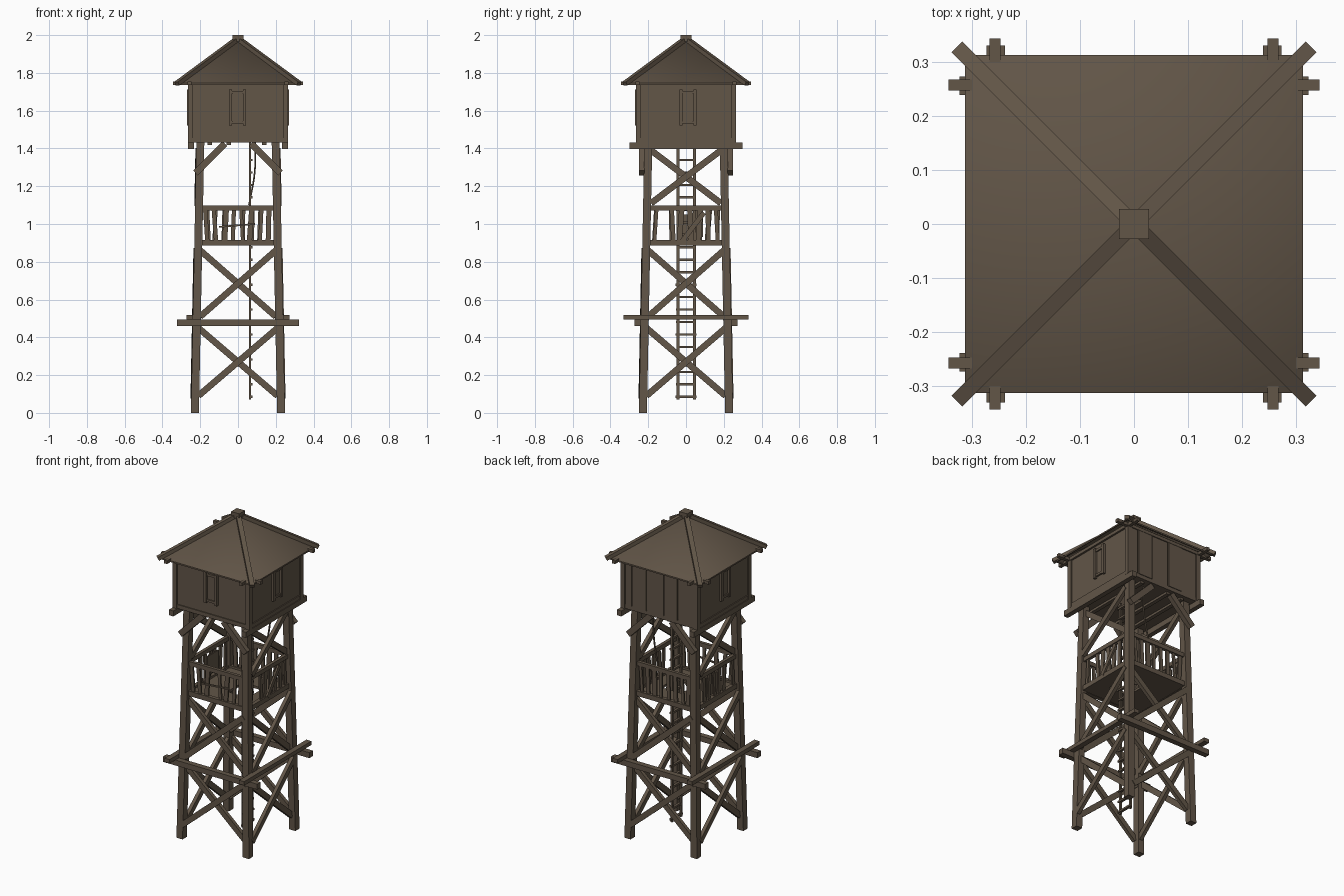
import bpy, bmesh, math, random
from mathutils import Vector, Matrix

if "Cube" in bpy.data.objects:
    bpy.data.objects.remove(bpy.data.objects["Cube"])

random.seed(4)
wood = bpy.data.materials.new("weathered_brown_wood")
wood.diffuse_color = (0.122, 0.092, 0.064, 1)
wood.use_nodes = True
wood.node_tree.nodes["Principled BSDF"].inputs["Base Color"].default_value = wood.diffuse_color


def mesh_obj(name, verts, faces, smooth=False):
    me = bpy.data.meshes.new(name)
    me.from_pydata([tuple(v) for v in verts], [], faces)
    bm = bmesh.new()
    bm.from_mesh(me)
    if len(faces) > 4:
        bmesh.ops.recalc_face_normals(bm, faces=bm.faces)
    bm.to_mesh(me)
    bm.free()
    me.materials.append(wood)
    for p in me.polygons:
        p.use_smooth = smooth
    ob = bpy.data.objects.new(name, me)
    bpy.context.collection.objects.link(ob)
    return ob


BOX = [(0, 1, 2, 3), (4, 5, 6, 7), (0, 1, 5, 4), (1, 2, 6, 5), (2, 3, 7, 6), (3, 0, 4, 7)]
SQ = [(-1, -1), (1, -1), (1, 1), (-1, 1)]


def beam(name, a, b, w, d, n):
    """Box from a to b, w wide across, d deep along normal n."""
    a, b, n = Vector(a), Vector(b), Vector(n)
    t = (b - a).normalized()
    s = t.cross(n).normalized()
    n = s.cross(t).normalized()
    vs = [p + s * (i * w / 2) + n * (j * d / 2) for p in (a, b) for i, j in SQ]
    return mesh_obj(name, vs, BOX)


def box(name, lo, hi):
    vs = [((lo[0], hi[0])[i > 0], (lo[1], hi[1])[j > 0], z) for z in (lo[2], hi[2]) for i, j in SQ]
    return mesh_obj(name, vs, BOX)


def fp(k, u, o, z):
    """Point on side k (0 front, 1 right, 2 back, 3 left): u along, o outward."""
    return Matrix.Rotation(k * math.pi / 2, 3, 'Z') @ Vector((u, -o, z))


def fbeam(name, k, a, b, w, d):
    return beam(name, fp(k, *a), fp(k, *b), w, d, fp(k, 0, 1, 0))


def leg(z):
    return 0.228 - 0.02 * z


SIDES = ["front", "right", "back", "left"]

# tapered corner legs
for sx, sy in SQ:
    vs = [(sx * leg(z) + i * 0.021, sy * leg(z) + j * 0.021, z) for z in (0, 1.44) for i, j in SQ]
    mesh_obj("leg", vs, BOX)

for k, s in enumerate(SIDES):
    # cross braces, a third pair only on left and right
    levels = [(0.09, 0.45, 0.21), (0.51, 0.86, 0.2)] + ([(1.11, 1.39, 0.185)] if k % 2 else [])
    for z0, z1, u in levels:
        for m, off in ((1, 0.014), (-1, -0.008)):
            fbeam(s + "_brace", k, (-m * u, leg(z0) + off, z0), (m * u, leg(z1) + off, z1), 0.034, 0.022)

    # projecting girders around the lower level
    z = 0.506 if k % 2 else 0.477
    e = 0.33 if k % 2 else 0.323
    fbeam(s + "_girder", k, (-e, 0.256, z), (e, 0.256, z), 0.024 if k % 2 else 0.034, 0.034)

    # balcony railing with uneven slats
    o = 0.205
    fbeam(s + "_top_rail", k, (-0.2, o, 1.085), (0.2, o, 1.085), 0.026, 0.02)
    fbeam(s + "_bottom_rail", k, (-0.2, o, 0.9), (0.2, o, 0.9), 0.03, 0.024)
    for i in range(8):
        u = -0.165 + i * 0.047 + random.uniform(-0.006, 0.006)
        t = random.uniform(-0.008, 0.008)
        if (i + 2 * k) % 9 == 3:
            continue
        fbeam(s + "_slat", k, (u - t, o, 0.9), (u + t, o, 1.085), random.uniform(0.017, 0.03), 0.01)

    # knee braces under the cabin
    if k % 2 == 0:
        for m in (-1, 1):
            fbeam(s + "_knee_brace", k, (m * 0.225, 0.235, 1.27), (m * 0.07, 0.235, 1.425), 0.036, 0.03)
    else:
        # bearers that carry the cabin
        fbeam(s + "_bearer", k, (-0.3, 0.249, 1.414), (0.3, 0.249, 1.414), 0.034, 0.03)

    # cabin walls with trim
    fbeam(s + "_wall", k, (-0.255, 0.245, 1.6), (0.255, 0.245, 1.6), 0.33, 0.02)
    fbeam(s + "_sill_trim", k, (-0.262, 0.255, 1.444), (0.262, 0.255, 1.444), 0.024, 0.012)
    fbeam(s + "_wall_plate", k, (-0.343, 0.257, 1.745), (0.343, 0.257, 1.745), 0.02, 0.02)

    if k == 2:
        # plank cladding on the windowless back
        edges = [-0.236, -0.19, -0.087, 0.03, 0.128, 0.236]
        for i, (a, b) in enumerate(zip(edges, edges[1:])):
            c = (a + b) / 2
            fbeam("back_plank", k, (c, 0.257 + 0.004 * (i % 2), 1.455), (c, 0.257 + 0.004 * (i % 2), 1.735),
                  b - a - 0.006, 0.008)
    else:
        # shuttered window
        c = 0.01 if k % 2 else -0.002
        fbeam(s + "_shutter", k, (c, 0.256, 1.54), (c, 0.256, 1.69), 0.05, 0.006)
        for m in (-1, 1):
            fbeam(s + "_window_jamb", k, (c + m * 0.037, 0.259, 1.522), (c + m * 0.037, 0.259, 1.713), 0.016, 0.022)
        for zz in (1.538, 1.698):
            fbeam(s + "_window_rail", k, (c - 0.04, 0.258, zz), (c + 0.04, 0.258, zz), 0.014, 0.016)

# loose planks on the side railings
fbeam("right_loose_plank", 1, (-0.02, 0.216, 0.91), (0.095, 0.216, 1.06), 0.026, 0.01)
fbeam("left_loose_plank", 3, (-0.09, 0.2, 0.99), (0.02, 0.2, 0.99), 0.12, 0.008)
fbeam("front_loose_stick", 0, (-0.1, 0.214, 0.985), (0.09, 0.214, 1.0), 0.009, 0.008)

# cabin corner boards
for sx, sy in SQ:
    c = 0.251
    box("corner_board", (sx * c - 0.014, sy * c - 0.014, 1.43), (sx * c + 0.014, sy * c + 0.014, 1.755))


def floor(name, h, z0, z1, hx0, hx1, hy):
    """Square deck with a hatch for the ladder."""
    box(name + "_left", (-h, -h, z0), (hx0, h, z1))
    box(name + "_right", (hx1, -h, z0), (h, h, z1))
    box(name + "_front", (hx0, -h, z0), (hx1, -hy, z1))
    box(name + "_back", (hx0, hy, z0), (hx1, h, z1))


floor("balcony_floor", 0.2, 0.887, 0.902, -0.02, 0.12, 0.075)
floor("cabin_floor", 0.25, 1.432, 1.446, 0.0, 0.12, 0.07)
for x in (-0.15, -0.05, 0.14):
    box("floor_joist", (x - 0.012, -0.24, 1.418), (x + 0.012, 0.24, 1.434))

# ladder
for y in (-0.042, 0.045):
    box("ladder_rail", (0.058, y - 0.007, 0.07), (0.07, y + 0.007, 1.44))
for i in range(21):
    z = 0.085 + i * 0.066
    w = random.uniform(0.05, 0.056)
    box("ladder_rung", (0.06, -w, z - 0.006), (0.076, w, z + 0.006))

# hanging rope
cu = bpy.data.curves.new("hanging_rope", 'CURVE')
cu.dimensions = '3D'
cu.bevel_depth = 0.005
cu.bevel_resolution = 1
cu.resolution_u = 6
sp = cu.splines.new('BEZIER')
pts = [(0.092, 0.19, 1.435), (0.088, 0.19, 1.27), (0.058, 0.195, 1.1)]
sp.bezier_points.add(len(pts) - 1)
for p, co in zip(sp.bezier_points, pts):
    p.co = co
    p.handle_left_type = p.handle_right_type = 'AUTO'
cu.materials.append(wood)
bpy.context.collection.objects.link(bpy.data.objects.new("hanging_rope", cu))

# pyramid roof, smooth outer skin and flat underside
R, EAVE, APEX = 0.313, 1.745, 1.978
TRI = [(0, 1, 4), (1, 2, 4), (2, 3, 4), (3, 0, 4)]
mesh_obj("roof_cover", [(i * R, j * R, EAVE) for i, j in SQ] + [(0, 0, APEX)], TRI, True)
mesh_obj("roof_underside", [(i * R, j * R, EAVE - 0.008) for i, j in SQ] + [(0, 0, APEX - 0.015)],
         [f[::-1] for f in TRI])
for k in range(4):
    fbeam("eave_edge", k, (-R, R - 0.003, EAVE - 0.004), (R, R - 0.003, EAVE - 0.004), 0.009, 0.006)

# hip beams and cap
for sx, sy in SQ:
    beam("hip_beam", (0, 0, APEX + 0.004), (sx * 0.324, sy * 0.324, 1.743), 0.028, 0.022, (sx, sy, 2))
box("roof_cap", (-0.028, -0.028, 1.966), (0.028, 0.028, 2.0))
